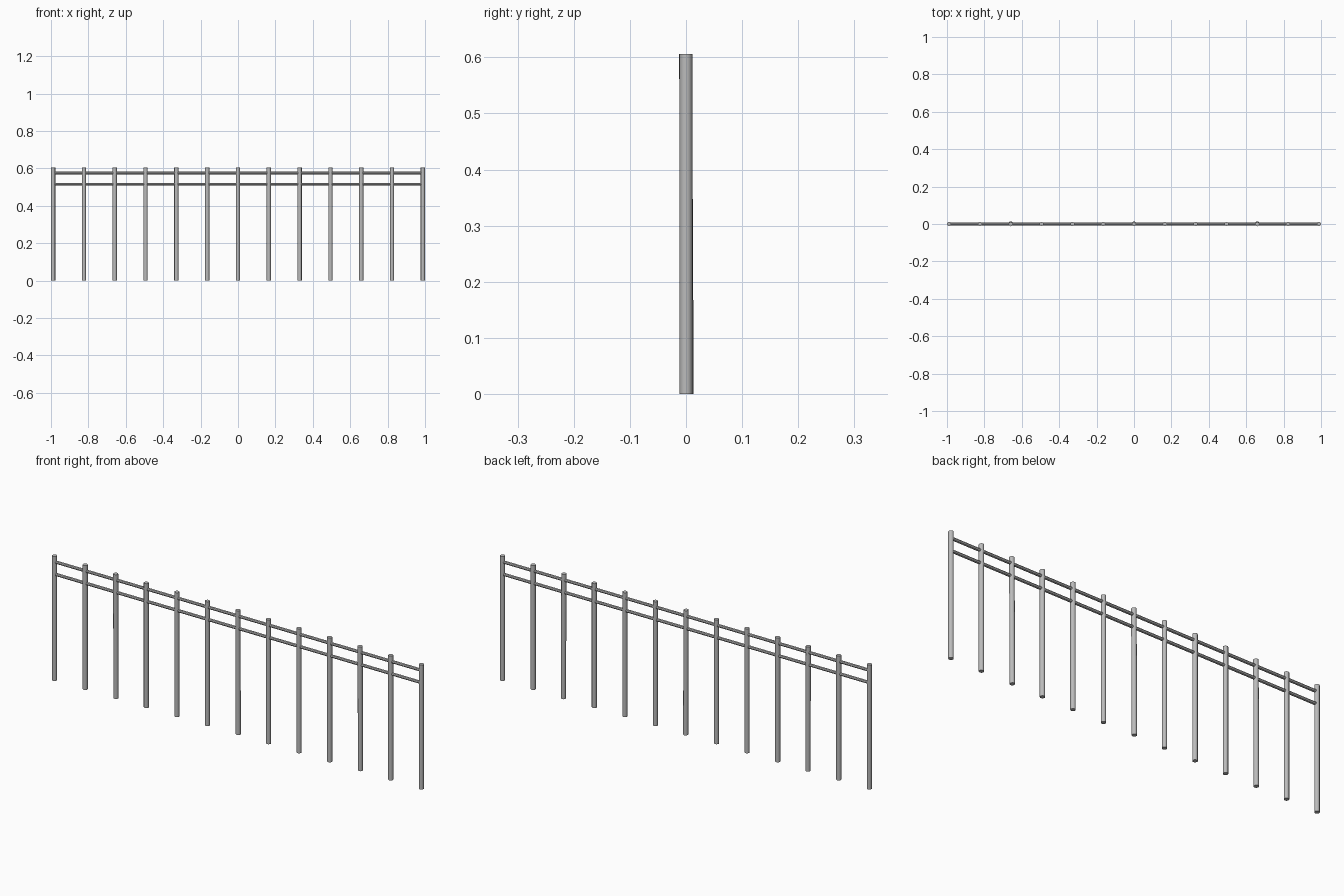
import bpy, math

if "Cube" in bpy.data.objects:
    bpy.data.objects.remove(bpy.data.objects["Cube"])

metal = bpy.data.materials.new("grey_metal")
metal.diffuse_color = (0.5, 0.5, 0.5, 1)
metal.use_nodes = True
metal.node_tree.nodes["Principled BSDF"].inputs["Base Color"].default_value = metal.diffuse_color

POST_R, POST_H, RAIL_R = 0.0115, 0.606, 0.0075
COUNT = 13
END_X = 1 - POST_R


def cylinder(name, r, length, loc, rot=(0, 0, 0), sides=12):
    bpy.ops.mesh.primitive_cylinder_add(vertices=sides, radius=r, depth=length,
                                        location=loc, rotation=rot)
    ob = bpy.context.object
    ob.name = name
    ob.data.materials.append(metal)
    bpy.ops.object.shade_smooth_by_angle(angle=math.radians(40))
    return ob


# Upright posts, some leaning back very slightly at the foot
for i in range(COUNT):
    x = -END_X + 2 * END_X * i / (COUNT - 1)
    lean = 0.003 if i % 4 == 2 else 0.0
    cylinder(f"post_{i + 1:02d}", POST_R, POST_H, (x, lean / 4, POST_H / 2),
             (lean / POST_H, 0, 0))

# Two horizontal rails running through the posts
for name, z in (("upper_rail", 0.576), ("lower_rail", 0.516)):
    cylinder(name, RAIL_R, 2 * END_X, (0, 0, z), (0, math.pi / 2, 0), sides=8)
